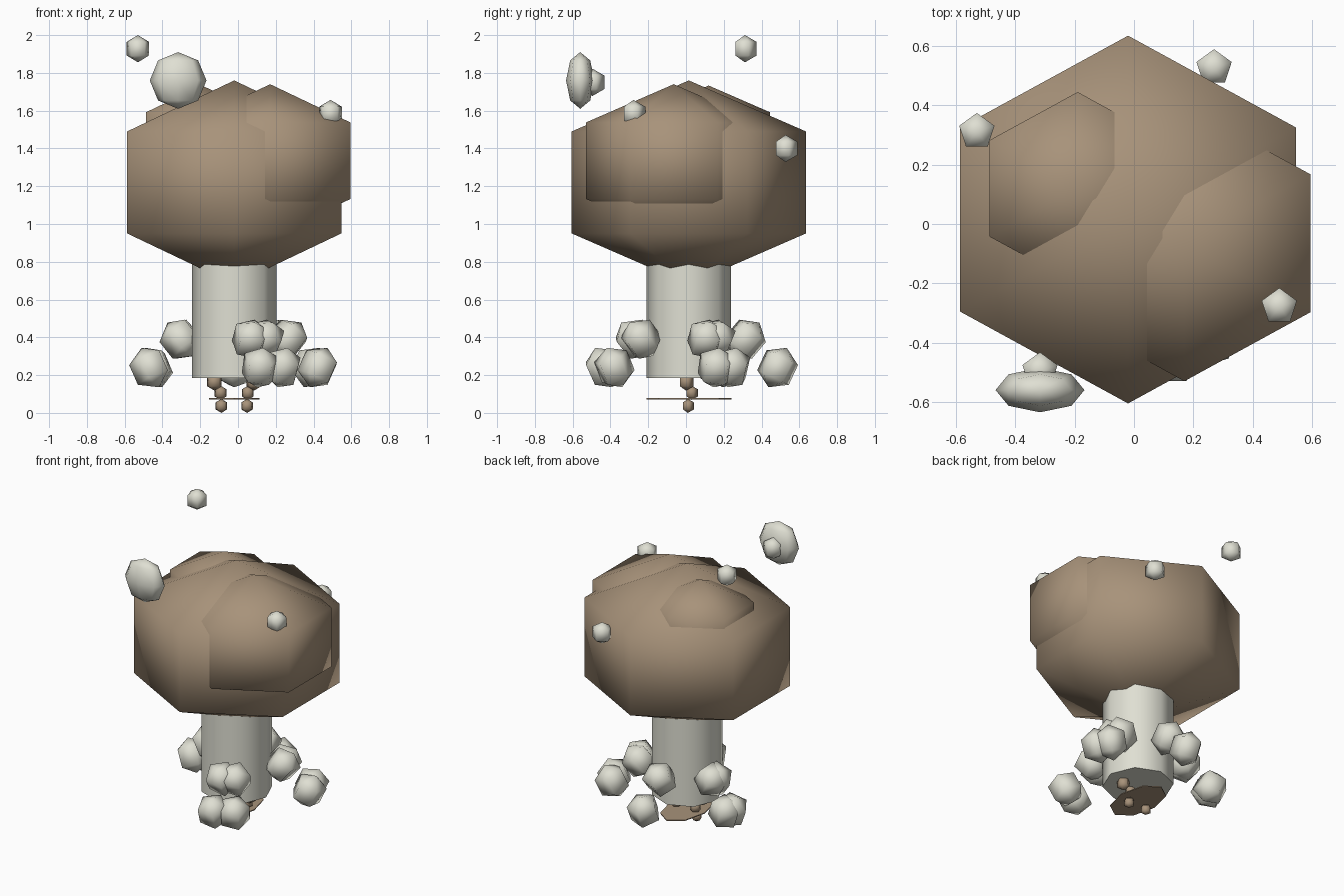
import bpy, bmesh, math
from mathutils import Matrix, Vector

cube = bpy.data.objects.get("Cube")
if cube:
    bpy.data.objects.remove(cube, do_unlink=True)


def material(name, color):
    m = bpy.data.materials.new(name)
    m.use_nodes = True
    m.diffuse_color = (*color, 1)
    m.node_tree.nodes["Principled BSDF"].inputs["Base Color"].default_value = (*color, 1)
    return m


brown = material("warm brown", (0.39, 0.29, 0.195))
pale = material("pale stone", (0.74, 0.74, 0.65))
CENTER = Vector((-0.02, 0.015, 0))


def finish(name, bm, mat, smooth=True):
    mesh = bpy.data.meshes.new(name)
    bm.to_mesh(mesh)
    bm.free()
    mesh.materials.append(mat)
    for p in mesh.polygons:
        p.use_smooth = smooth
    obj = bpy.data.objects.new(name, mesh)
    bpy.context.collection.objects.link(obj)
    return obj


def ball(name, loc, size, mat, sides=5, rings=3, turn=0, tilt=0):
    """Low-poly sphere with half sizes, leaned outwards along a heading."""
    bm = bmesh.new()
    bmesh.ops.create_uvsphere(bm, u_segments=sides, v_segments=rings, radius=1)
    m = (Matrix.Translation(loc) @ Matrix.Rotation(turn, 4, 'Z')
         @ Matrix.Rotation(tilt, 4, 'Y') @ Matrix.Diagonal((*size, 1)))
    bmesh.ops.transform(bm, matrix=m, verts=bm.verts)
    return finish(name, bm, mat)


# Crown: three overlapping lumps of the same proportions
for name, loc, s in (("crown_main", (-0.02, 0.015, 1.22), 0.54),
                     ("crown_left", (0.17, -0.065, 1.335), 0.405),
                     ("crown_right", (-0.19, 0.12, 1.45), 0.283)):
    ball(name, loc, (s * 1.4, s * 1.326, s), brown, sides=6)

# Trunk
bm = bmesh.new()
bmesh.ops.create_cone(bm, cap_ends=True, segments=8, radius1=0.223, radius2=0.223, depth=0.7)
bmesh.ops.translate(bm, verts=bm.verts, vec=CENTER + Vector((0, 0, 0.535)))
trunk = finish("trunk", bm, pale)
bpy.context.view_layer.objects.active = trunk
trunk.select_set(True)
bpy.ops.object.shade_smooth_by_angle(angle=math.radians(50))
trunk.select_set(False)

# Stones on and above the crown
for i, loc in enumerate([(-0.53, 0.312, 1.928), (0.49, -0.278, 1.585),
                         (0.27, 0.527, 1.4), (-0.317, -0.495, 1.75)]):
    ball(f"crown_stone_{i + 1}", loc, (0.072,) * 3, pale)
ball("large_flat_stone", (-0.317, -0.56, 1.76), (0.15, 0.075, 0.15), pale, sides=8, rings=4)

# Root lumps: an inner upper and an outer lower lump along each heading
for i, heading in enumerate((-73, -57, 18, 29, 90, 155, 161)):
    a = math.radians(heading)
    out = Vector((math.cos(a), math.sin(a), 0))
    for part, r, z, lean in (("upper", 0.3, 0.39, 40), ("lower", 0.47, 0.24, 25)):
        ball(f"{part}_root_{i + 1}", CENTER + out * r + Vector((0, 0, z)),
             (0.112, 0.112, 0.115), pale, turn=a, tilt=math.radians(lean))

# Flat oval plate under the trunk
bm = bmesh.new()
bmesh.ops.create_cone(bm, cap_ends=True, segments=8, radius1=1, radius2=1, depth=1)
bmesh.ops.scale(bm, verts=bm.verts, vec=(0.133, 0.225, 0.006))
bmesh.ops.translate(bm, verts=bm.verts, vec=CENTER + Vector((0, 0, 0.075)))
finish("base_plate", bm, brown, smooth=False)

# Two strings of small beads below the trunk
for side, word in ((-1, "right"), (1, "left")):
    for part, x, y, z, r in (("top", 0.105, 0, 0.165, 0.047),
                             ("middle", 0.072, 0.03, 0.106, 0.038),
                             ("bottom", 0.068, 0.01, 0.037, 0.037)):
        ball(f"{word}_{part}_bead", (CENTER.x + side * x, y, z), (r,) * 3, brown)
